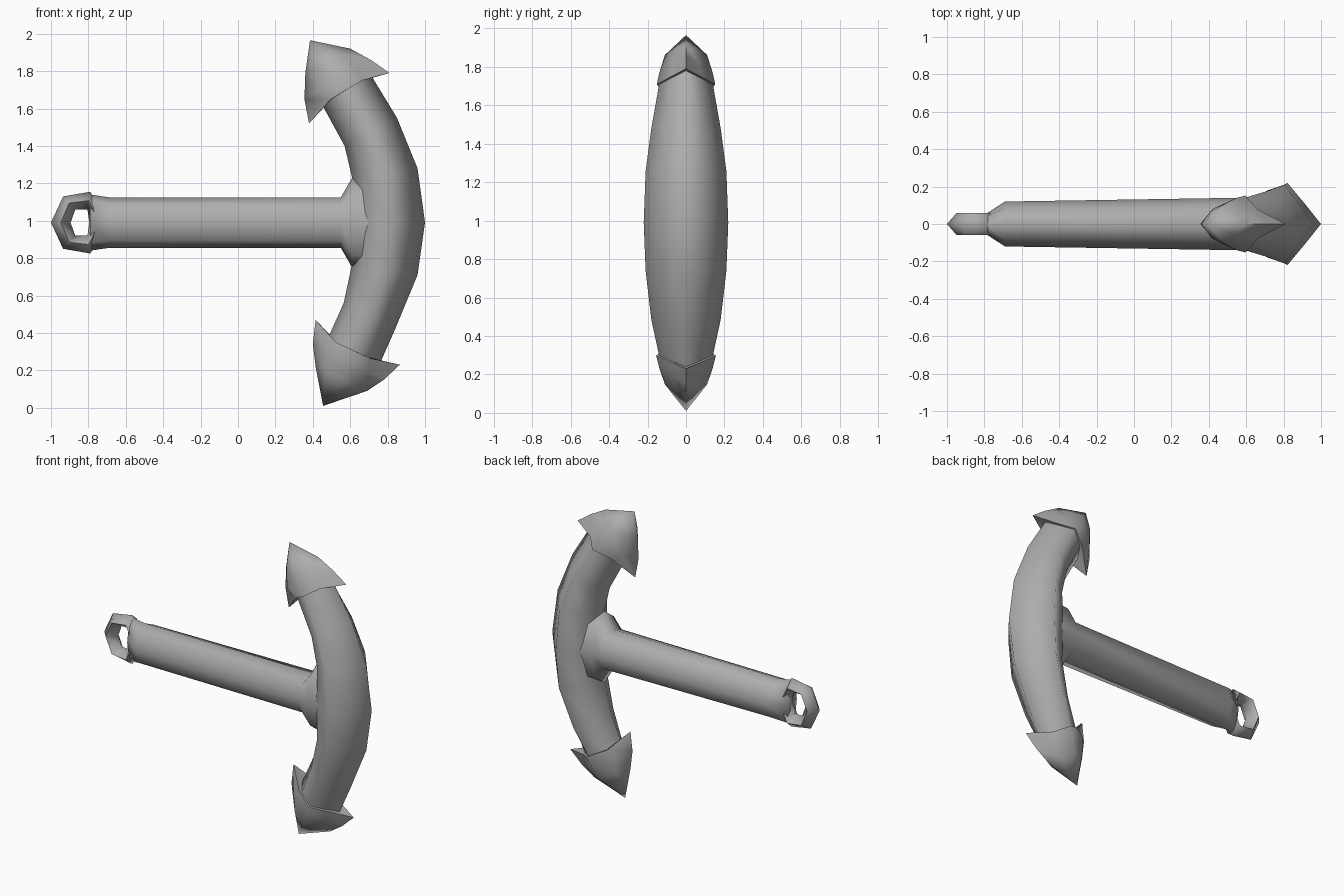
import bpy, bmesh, math

cube = bpy.data.objects.get("Cube")
if cube:
    bpy.data.objects.remove(cube)

metal = bpy.data.materials.new("grey_metal")
metal.use_nodes = True
GREY = (0.42, 0.42, 0.42, 1)
metal.diffuse_color = GREY
metal.node_tree.nodes["Principled BSDF"].inputs["Base Color"].default_value = GREY

MID = 0.99  # height of the shank axis


def loft(name, rings, closed=False, start=None, end=None):
    """Skin a row of equal-sized rings; ends are capped or run to a point."""
    bm = bmesh.new()
    loops = [[bm.verts.new(p) for p in ring] for ring in rings]
    n = len(loops[0])
    pairs = list(zip(loops, loops[1:]))
    if closed:
        pairs.append((loops[-1], loops[0]))
    for a, b in pairs:
        for i in range(n):
            j = (i + 1) % n
            bm.faces.new((a[i], a[j], b[j], b[i]))
    if not closed:
        for tip, loop in ((start, loops[0]), (end, loops[-1])):
            if tip:
                v = bm.verts.new((tip[0], 0, tip[1]))
                for i in range(n):
                    bm.faces.new((loop[i], loop[(i + 1) % n], v))
            else:
                bm.faces.new(loop)
    bmesh.ops.recalc_face_normals(bm, faces=bm.faces)
    mesh = bpy.data.meshes.new(name)
    bm.to_mesh(mesh)
    bm.free()
    mesh.materials.append(metal)
    mesh.shade_smooth()
    mesh.set_sharp_from_angle(angle=math.radians(85))
    obj = bpy.data.objects.new(name, mesh)
    bpy.context.collection.objects.link(obj)
    return obj


def section(outer, inner, w, tip_out=None, tip_in=None):
    """Pointed eight-sided section; the tips can be pulled out into barbs."""
    def at(t, y):
        return (outer[0] + (inner[0] - outer[0]) * t, y * w,
                outer[1] + (inner[1] - outer[1]) * t)
    a, b = tip_out or outer, tip_in or inner
    side = [(0.22, 0.5), (0.45, 1), (0.8, 0.6)]
    return ([(a[0], 0, a[1])] + [at(t, y) for t, y in side] + [(b[0], 0, b[1])]
            + [at(t, -y) for t, y in reversed(side)])


# Curved arm with a barbed head at each end
arm = [
    section((0.60, 1.92), (0.36, 1.79), 0.11),
    section((0.71, 1.86), (0.355, 1.65), 0.14),
    section((0.73, 1.79), (0.43, 1.61), 0.152, (0.81, 1.79), (0.38, 1.52)),
    section((0.71, 1.78), (0.45, 1.62), 0.14),
    section((0.85, 1.55), (0.57, 1.40), 0.18),
    section((0.96, 1.28), (0.61, 1.23), 0.21),
    section((1.00, 0.99), (0.60, 0.99), 0.22),
    section((0.96, 0.71), (0.61, 0.77), 0.21),
    section((0.84, 0.42), (0.565, 0.56), 0.18),
    section((0.76, 0.24), (0.48, 0.37), 0.14),
    section((0.78, 0.23), (0.46, 0.38), 0.155, (0.865, 0.23), (0.415, 0.47)),
    section((0.78, 0.15), (0.40, 0.34), 0.14),
    section((0.69, 0.09), (0.415, 0.22), 0.11),
]
loft("curved_arm", arm, start=(0.385, 1.965), end=(0.455, 0.01))


# Shank: flat at the eye, flared where it meets the arm
def oval(x, ry, rz):
    return [(x, ry * math.cos(k * math.pi / 4), MID + rz * math.sin(k * math.pi / 4))
            for k in range(8)]


loft("shank", [oval(-0.79, 0.055, 0.15), oval(-0.69, 0.12, 0.135),
               oval(0.55, 0.14, 0.135), oval(0.61, 0.14, 0.24),
               oval(0.82, 0.15, 0.27)])

# Eye: six-cornered ring with a diamond section
half = [((-0.935, 0.14), (-0.87, 0.07)), ((-0.79, 0.165), (-0.805, 0.07))]
corners = ([((-1.0, 0), (-0.895, 0))] + half + [((-0.69, 0), (-0.795, 0))]
           + [((o[0], -o[1]), (i[0], -i[1])) for o, i in reversed(half)])
eye = []
for o, i in corners:
    mx, mz = (o[0] + i[0]) / 2, (o[1] + i[1]) / 2
    eye.append([(o[0], 0, MID + o[1]), (mx, 0.06, MID + mz),
                (i[0], 0, MID + i[1]), (mx, -0.06, MID + mz)])
loft("eye_ring", eye, closed=True)
